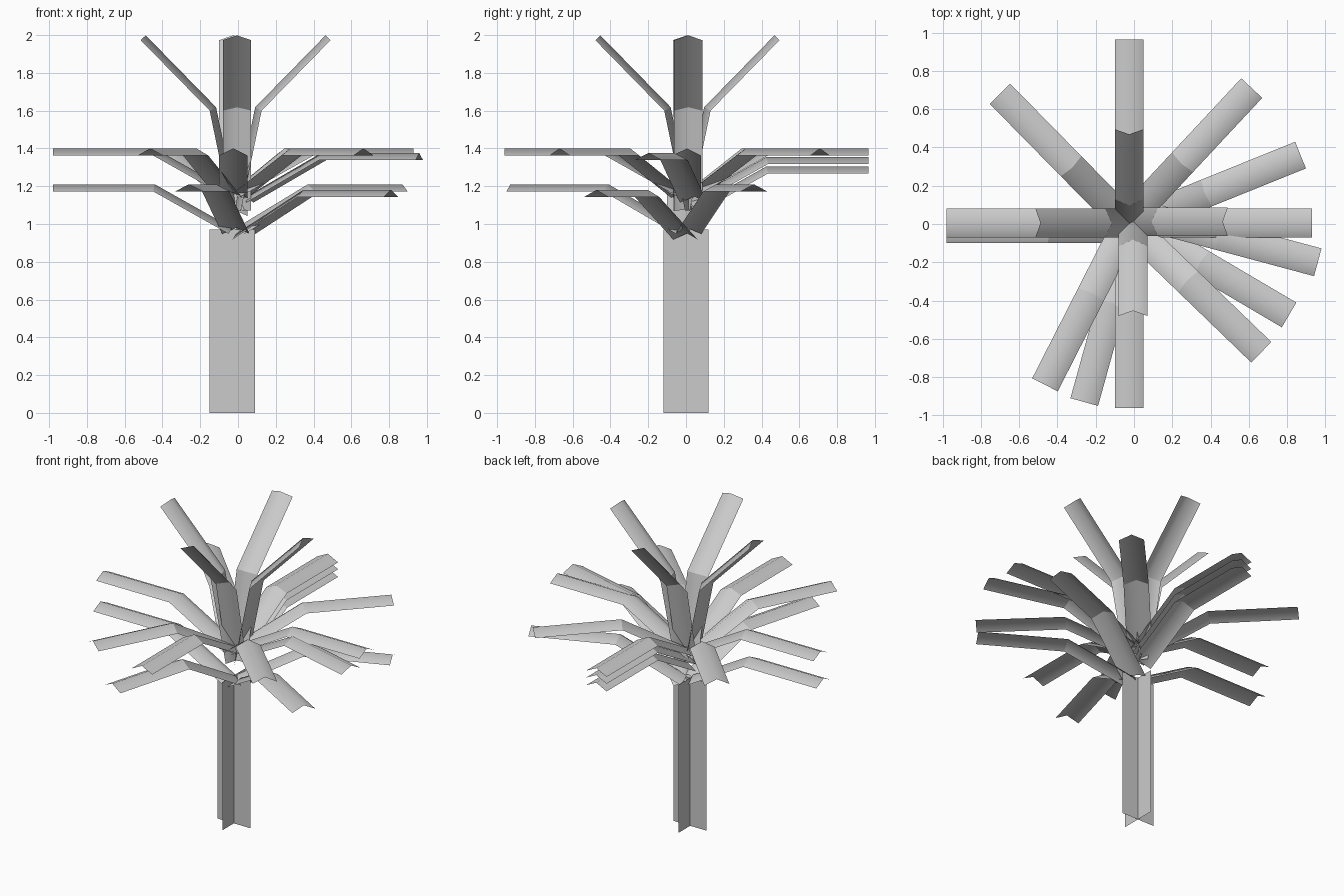
import bpy
import bmesh
import math
from mathutils import Vector

cube = bpy.data.objects.get("Cube")
if cube:
    bpy.data.objects.remove(cube, do_unlink=True)

grey = bpy.data.materials.new("light_grey")
grey.use_nodes = True
grey.diffuse_color = (0.6, 0.6, 0.6, 1)
grey.node_tree.nodes["Principled BSDF"].inputs["Base Color"].default_value = (0.6, 0.6, 0.6, 1)

HALF_WIDTH = 0.075
FOLD = 0.037


def finish(bm, name):
    mesh = bpy.data.meshes.new(name)
    bm.to_mesh(mesh)
    bm.free()
    mesh.materials.append(grey)
    obj = bpy.data.objects.new(name, mesh)
    bpy.context.collection.objects.link(obj)
    return obj


def frond(name, tip, angle, path):
    """Folded strip following (distance behind tip, height) points, base first."""
    out = Vector((math.cos(math.radians(angle)), math.sin(math.radians(angle)), 0))
    side = Vector((-out.y, out.x, 0))
    up = Vector((0, 0, 1))
    end = Vector((tip[0], tip[1], 0))
    points = [end - out * d + up * z for d, z in path]
    normals = []
    for a, b in zip(points, points[1:]):
        normals.append((b - a).normalized().cross(side).normalized())
    mid = (normals[0] + normals[1]).normalized()
    mid /= mid.dot(normals[0])  # mitre at the bend
    bm = bmesh.new()
    rows = []
    for p, n in zip(points, (normals[0], mid, normals[1])):
        rows.append([bm.verts.new(v) for v in
                     (p - side * HALF_WIDTH, p + n * FOLD, p + side * HALF_WIDTH)])
    for low, high in zip(rows, rows[1:]):
        for i in range(2):
            face = bm.faces.new((low[i], high[i], high[i + 1], low[i + 1]))
            face.smooth = True
    # crisp crease across the bend, soft ridge along the length
    for i in range(2):
        bm.edges.get((rows[1][i], rows[1][i + 1])).smooth = False
    bm.normal_update()
    for f in bm.faces:
        if f.normal.z < 0:
            f.normal_flip()
    finish(bm, name)


# Trunk: two crossed upright panels
bm = bmesh.new()
for dx, dy in ((0.12, 0), (0, 0.12)):
    bm.faces.new([bm.verts.new((-0.03 + s * dx, s * dy, z))
                  for s, z in ((-1, 0), (1, 0), (1, 0.97), (-1, 0.97))])
finish(bm, "trunk")

# Spreading fronds: tip x, tip y, direction, ridge height
spreading = [
    (-0.025, 0.965, 90, 1.40), (-0.025, 0.965, 90, 1.355), (-0.025, 0.965, 90, 1.305),
    (-0.98, 0.005, 180, 1.40), (0.93, 0.005, 0, 1.40), (-0.025, -0.96, 270, 1.40),
    (-0.70, 0.68, 134.5, 1.40), (0.615, 0.71, 47, 1.40), (0.665, -0.67, -44, 1.40),
    (-0.465, -0.84, 243, 1.40), (0.96, -0.20, -15, 1.375),
    (-0.98, -0.025, 180, 1.21), (0.87, 0.36, 22, 1.21),
    (0.81, -0.475, -30.5, 1.18), (-0.26, -0.93, 254.5, 1.21),
]
for i, (x, y, angle, height) in enumerate(spreading):
    edge = height - FOLD
    frond(f"spreading_frond_{i + 1}", (x, y), angle,
          [(0.93, edge - 0.225), (0.53, edge), (0, edge)])

# Upright fronds at the crown
upright = [(0.49, 0.012, 0), (-0.025, 0.495, 90), (-0.515, 0.005, 180), (-0.005, -0.48, 270)]
for i, (x, y, angle) in enumerate(upright):
    frond(f"upright_frond_{i + 1}", (x, y), angle,
          [(0.475, 1.07), (0.365, 1.6), (0, 1.973)])
